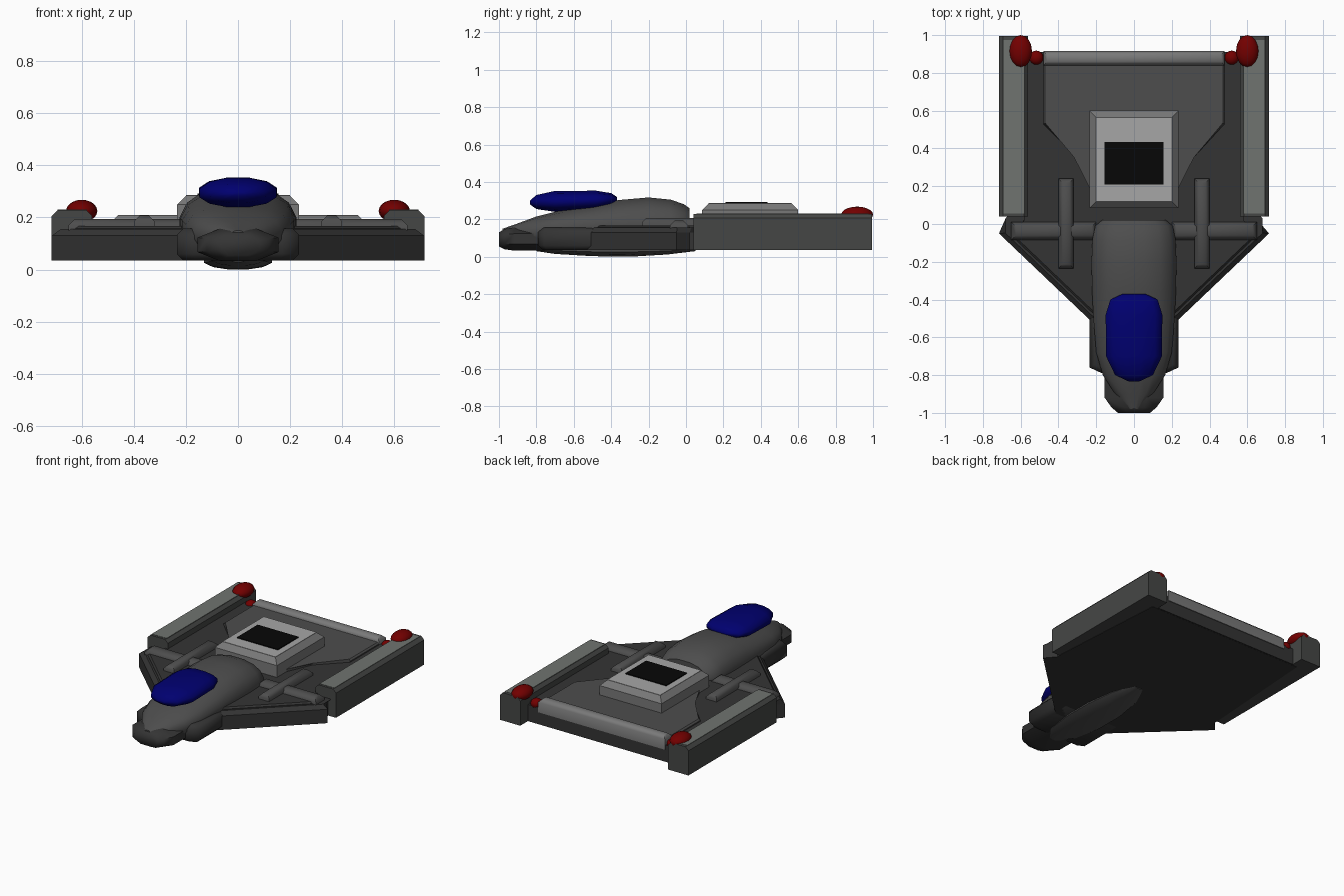
import bpy, bmesh, math

if "Cube" in bpy.data.objects:
    bpy.data.objects.remove(bpy.data.objects["Cube"])


def material(name, colour):
    m = bpy.data.materials.new(name)
    m.diffuse_color = (*colour, 1)
    m.use_nodes = True
    m.node_tree.nodes["Principled BSDF"].inputs["Base Color"].default_value = m.diffuse_color
    return m


BLUE = material("blue_glass", (0.0, 0.0, 0.16))
RED = material("red_lamp", (0.17, 0.0, 0.0))
BLACK = material("black_panel", (0.002, 0.002, 0.002))
HULL = material("hull_grey", (0.034, 0.034, 0.034))
BODY = material("body_grey", (0.075, 0.075, 0.075))
POD = material("pod_grey", (0.06, 0.062, 0.06))
PANEL = material("panel_grey", (0.16, 0.175, 0.16))
TRIM = material("trim_grey", (0.19, 0.19, 0.19))
LIGHT = material("light_grey", (0.38, 0.38, 0.38))


def finish(bm, name, mat=None, smooth=None):
    bmesh.ops.recalc_face_normals(bm, faces=bm.faces)
    me = bpy.data.meshes.new(name)
    bm.to_mesh(me)
    bm.free()
    ob = bpy.data.objects.new(name, me)
    bpy.context.collection.objects.link(ob)
    if mat:
        me.materials.append(mat)
    if smooth:
        bpy.ops.object.select_all(action='DESELECT')
        ob.select_set(True)
        bpy.context.view_layer.objects.active = ob
        bpy.ops.object.shade_smooth_by_angle(angle=math.radians(smooth))
    return ob


def prism(name, outline, z0, z1, bevel=0.0, mat=None, bottom=False, along_y=False, smooth=None):
    """Extruded plan outline with chamfered top (optionally bottom, or only y-running) rim."""
    bm = bmesh.new()
    low = [bm.verts.new((x, y, z0)) for x, y in outline]
    high = [bm.verts.new((x, y, z1)) for x, y in outline]
    bm.faces.new(low)
    bm.faces.new(high)
    for i in range(len(low)):
        j = (i + 1) % len(low)
        bm.faces.new((low[i], low[j], high[j], high[i]))
    if bevel:
        levels = [z1, z0] if bottom else [z1]
        rim = [e for e in bm.edges
               if any(all(abs(v.co.z - z) < 1e-5 for v in e.verts) for z in levels)
               and not (along_y and abs(e.verts[0].co.y - e.verts[1].co.y) < 1e-5)]
        bmesh.ops.bevel(bm, geom=rim, offset=bevel, segments=1,
                        affect='EDGES', clamp_overlap=True)
    return finish(bm, name, mat, smooth)


def box(name, x0, x1, y0, y1, z0, z1, bevel=0.0, mat=None, **options):
    return prism(name, [(x0, y0), (x1, y0), (x1, y1), (x0, y1)], z0, z1, bevel, mat, **options)


def mirrored(half):
    """Full outline from the right-hand points, front to back."""
    return half + [(-x, y) for x, y in reversed(half)]


def loft(name, sections, sides=16, power=1.0, mat=None, smooth=40):
    """Skin rounded sections (y, half width, bottom, middle, top)."""
    bm = bmesh.new()
    rings = []
    k = math.cos(math.pi / sides)
    for y, w, zb, zm, zt in sections:
        ring = []
        for i in range(sides):
            a = 2 * math.pi * (i + 0.5) / sides
            c, s = math.cos(a), math.sin(a)
            cx = math.copysign(min(1, abs(c) / k) ** power, c)
            sz = math.copysign(min(1, abs(s) / k) ** power, s)
            ring.append(bm.verts.new((w * cx, y, zm + sz * ((zt - zm) if s > 0 else (zm - zb)))))
        rings.append(ring)
    for a, b in zip(rings, rings[1:]):
        for i in range(sides):
            j = (i + 1) % sides
            bm.faces.new((a[i], a[j], b[j], b[i]))
    bm.faces.new(rings[0])
    bm.faces.new(rings[-1])
    return finish(bm, name, mat, smooth)


def lamp(name, loc, radii):
    bm = bmesh.new()
    bmesh.ops.create_uvsphere(bm, u_segments=16, v_segments=10, radius=1)
    bmesh.ops.scale(bm, vec=radii, verts=bm.verts)
    bmesh.ops.translate(bm, vec=loc, verts=bm.verts)
    finish(bm, name, RED, 40)


# Main hull with swept wings, raised centre decks
prism("wing_hull", mirrored([(0.2, -0.54), (0.715, -0.05), (0.655, 0.02), (0.655, 0.06),
                             (0.6, 0.9)]), 0.035, 0.155, 0.025, HULL)
prism("upper_deck", mirrored([(0.21, -0.48), (0.64, -0.07), (0.57, 0.02), (0.57, 0.89)]),
      0.1, 0.168, 0.01, HULL)
prism("rear_deck", mirrored([(0.2, 0.1), (0.24, 0.2), (0.31, 0.36), (0.48, 0.53), (0.48, 0.86)]),
      0.15, 0.185, 0.01, BODY)
box("rear_bar", -0.48, 0.48, 0.84, 0.915, 0.12, 0.21, 0.02, TRIM, along_y=False, smooth=50)
box("rear_wall", -0.56, 0.56, 0.84, 0.91, 0.036, 0.15, 0, HULL)

# Fuselage: upper body, nose, cheeks and belly
loft("upper_fuselage", [
    (-0.98, 0.03, 0.06, 0.12, 0.15), (-0.9, 0.10, 0.05, 0.13, 0.178),
    (-0.8, 0.165, 0.05, 0.14, 0.215), (-0.68, 0.2, 0.05, 0.15, 0.245),
    (-0.5, 0.215, 0.05, 0.16, 0.275), (-0.36, 0.222, 0.05, 0.16, 0.303),
    (-0.2, 0.225, 0.05, 0.16, 0.317), (-0.08, 0.22, 0.05, 0.16, 0.305),
    (-0.01, 0.205, 0.06, 0.16, 0.28), (0.02, 0.17, 0.07, 0.16, 0.258)], 16, 0.85, BODY)
loft("nose_block", [
    (-1.0, 0.085, 0.055, 0.095, 0.13), (-0.97, 0.12, 0.04, 0.095, 0.148),
    (-0.92, 0.155, 0.033, 0.095, 0.157), (-0.7, 0.155, 0.033, 0.095, 0.157)],
    8, 0.9, HULL, 60)
prism("cheek_block", mirrored([(0.17, -0.79), (0.235, -0.76), (0.235, -0.4)]),
      0.035, 0.157, 0.025, HULL, bottom=True, smooth=50)
loft("belly", [
    (-0.8, 0.05, 0.03, 0.05, 0.08), (-0.7, 0.10, 0.015, 0.04, 0.08),
    (-0.5, 0.13, 0.003, 0.035, 0.08), (-0.3, 0.13, 0.0, 0.035, 0.08),
    (-0.1, 0.10, 0.012, 0.037, 0.08), (0.05, 0.04, 0.03, 0.045, 0.08)], 12, 1, BODY)

# Canopy
loft("canopy", [
    (-0.835, 0.025, 0.28, 0.29, 0.30), (-0.80, 0.10, 0.255, 0.29, 0.33),
    (-0.70, 0.148, 0.24, 0.292, 0.352), (-0.48, 0.15, 0.25, 0.298, 0.353),
    (-0.40, 0.125, 0.27, 0.305, 0.34), (-0.37, 0.06, 0.29, 0.31, 0.32)], 12, 0.95, BLUE, 70)

# Dorsal housing with light top frame and dark hatch
box("dorsal_housing", -0.235, 0.235, 0.085, 0.6, 0.1, 0.284, 0.035, TRIM)
box("housing_frame", -0.2, 0.2, 0.12, 0.565, 0.27, 0.286, 0, LIGHT)
box("hatch", -0.155, 0.155, 0.21, 0.435, 0.27, 0.292, 0, BLACK)

# Parts repeated on both sides
for s, side in ((1, "right"), (-1, "left")):
    def span(a, b):
        return sorted((s * a, s * b))

    # Side pod with lighter panel on top
    box("pod_" + side, *span(0.56, 0.715), 0.04, 0.995, 0.037, 0.228, 0.022, POD, along_y=True)
    box("pod_panel_" + side, *span(0.58, 0.692), 0.055, 0.975, 0.2, 0.23, 0, PANEL)
    # Strut running outward and spar running lengthwise
    box("cross_strut_" + side, *span(0.2, 0.65), -0.085, 0.01, 0.12, 0.195, 0.025, BODY, smooth=50)
    box("wing_spar_" + side, *span(0.32, 0.4), -0.235, 0.24, 0.14, 0.207, 0.022, BODY, smooth=50)
    # Tail lamps
    lamp("tail_lamp_" + side, (s * 0.6, 0.915, 0.225), (0.06, 0.085, 0.043))
    lamp("small_lamp_" + side, (s * 0.517, 0.88, 0.16), (0.038, 0.038, 0.033))
